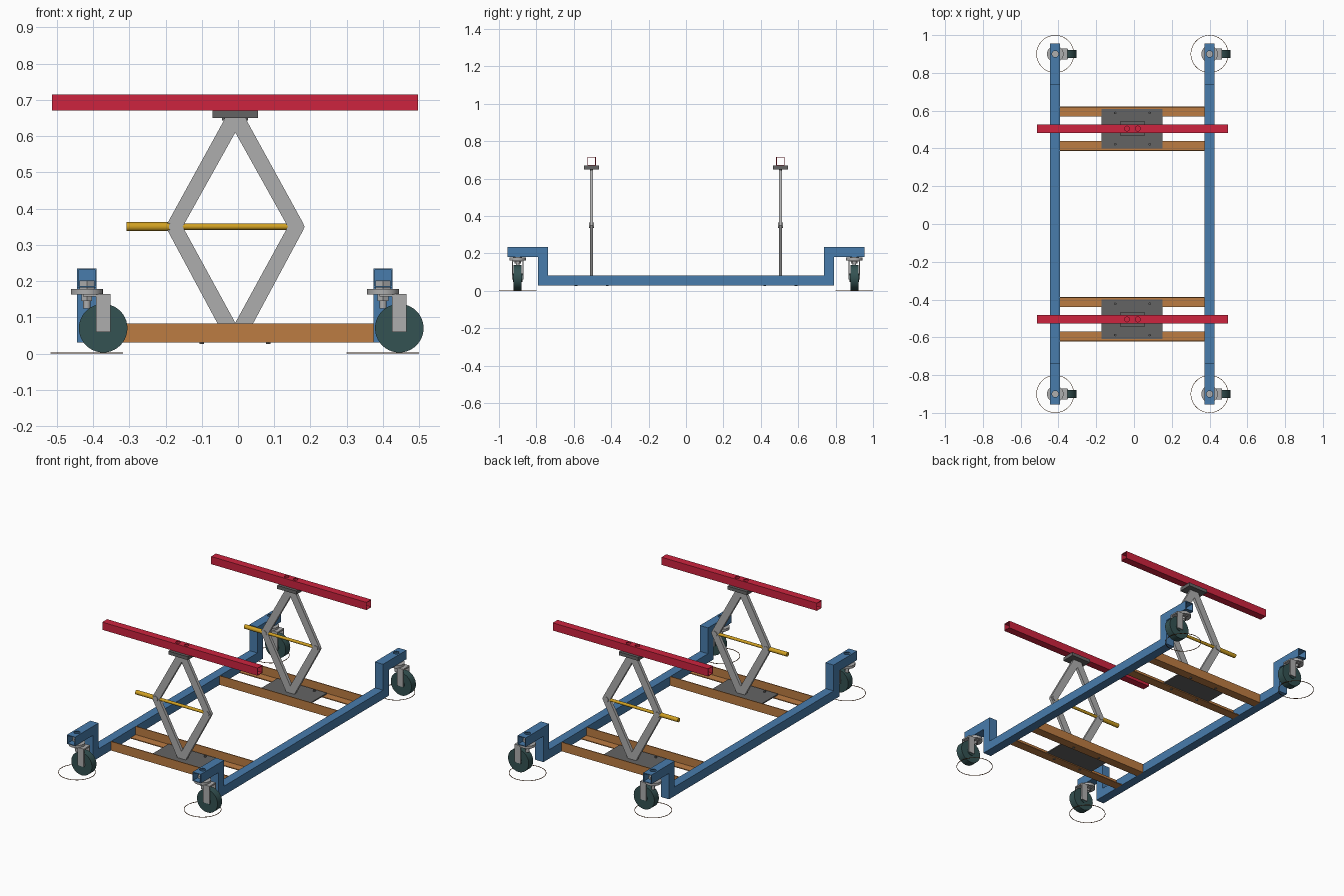
import bpy, bmesh, math
from mathutils import Vector, Matrix

if "Cube" in bpy.data.objects:
    bpy.data.objects.remove(bpy.data.objects["Cube"])


def material(name, srgb):
    lin = [(c / 255 / 12.92) if c <= 10 else ((c / 255 + 0.055) / 1.055) ** 2.4 for c in srgb]
    m = bpy.data.materials.new(name)
    m.diffuse_color = (*lin, 1)
    m.use_nodes = True
    m.node_tree.nodes["Principled BSDF"].inputs["Base Color"].default_value = m.diffuse_color
    return m


RED = material("red paint", (205, 35, 62))
BLUE = material("blue paint", (72, 124, 172))
ORANGE = material("orange paint", (188, 124, 66))
YELLOW = material("yellow zinc", (208, 160, 34))
STEEL = material("light steel", (174, 174, 174))
DARK = material("dark steel", (100, 100, 100))
RUBBER = material("dark green rubber", (52, 82, 82))
BROWN = material("brown line", (112, 66, 32))

CX = -0.0085          # middle of the frame in x
RAIL_X = 0.4085       # rail distance from the middle
JACK_Y = 0.505
TUBE = 0.053


def finish(bm, name, mat, smooth=False):
    bmesh.ops.recalc_face_normals(bm, faces=bm.faces)
    me = bpy.data.meshes.new(name)
    bm.to_mesh(me)
    bm.free()
    me.materials.append(mat)
    ob = bpy.data.objects.new(name, me)
    bpy.context.collection.objects.link(ob)
    if smooth:
        bpy.ops.object.select_all(action='DESELECT')
        ob.select_set(True)
        bpy.context.view_layer.objects.active = ob
        bpy.ops.object.shade_smooth_by_angle(angle=math.radians(35))
    return ob


def box(name, x, y, z, mat):
    bm = bmesh.new()
    bmesh.ops.create_cube(bm, size=1)
    for v in bm.verts:
        for i, (lo, hi) in enumerate((x, y, z)):
            v.co[i] = lo if v.co[i] < 0 else hi
    return finish(bm, name, mat)


def rod(name, a, b, r, mat, r2=None, sides=28):
    """Cylinder or cone from point a to point b."""
    a, b = Vector(a), Vector(b)
    turn = Vector((0, 0, 1)).rotation_difference(b - a).to_matrix().to_4x4()
    bm = bmesh.new()
    bmesh.ops.create_cone(bm, cap_ends=True, segments=sides, radius1=r, radius2=r2 or r,
                          depth=(b - a).length, matrix=Matrix.Translation((a + b) / 2) @ turn)
    return finish(bm, name, mat, True)


def tube(name, path, place, half, wall, mat):
    """Open mitred square tube along a flat path; place(u, v, side) gives the 3D point."""
    pts = [Vector(p) for p in path]
    bm = bmesh.new()
    rings = []
    for i, p in enumerate(pts):
        norms = []
        for a, b in ((i - 1, i), (i, i + 1)):
            if a >= 0 and b < len(pts):
                d = (pts[b] - pts[a]).normalized()
                norms.append(Vector((-d.y, d.x)))
        m = norms[0] if len(norms) == 1 else (norms[0] + norms[1]) / (1 + norms[0].dot(norms[1]))
        ring = []
        for h in (half, half - wall):
            for s, t in ((-1, -1), (1, -1), (1, 1), (-1, 1)):
                q = p + m * h * s
                ring.append(bm.verts.new(place(q.x, q.y, h * t)))
        rings.append(ring)
    for r0, r1 in zip(rings, rings[1:]):
        for k in (0, 4):
            for j in range(4):
                n = (j + 1) % 4
                bm.faces.new((r0[k + j], r0[k + n], r1[k + n], r1[k + j]))
    for r in (rings[0], rings[-1]):
        for j in range(4):
            n = (j + 1) % 4
            bm.faces.new((r[j], r[n], r[4 + n], r[4 + j]))
    return finish(bm, name, mat)


def drill(ob, x, y, z, r):
    """Round hole through a top wall at height z."""
    cutter = rod("hole_cutter", (x, y, z - 0.01), (x, y, z + 0.01), r, DARK, sides=20)
    mod = ob.modifiers.new("hole", 'BOOLEAN')
    mod.operation, mod.solver, mod.object = 'DIFFERENCE', 'EXACT', cutter
    bpy.context.view_layer.objects.active = ob
    bpy.ops.object.modifier_apply(modifier=mod.name)
    bpy.data.objects.remove(cutter)


def prism(name, outline, y, half, mat):
    """Outline in x and z, thickened along y."""
    bm = bmesh.new()
    f = bm.faces.new([bm.verts.new((px, y - half, pz)) for px, pz in outline])
    ext = bmesh.ops.extrude_face_region(bm, geom=[f])
    for v in ext["geom"]:
        if isinstance(v, bmesh.types.BMVert):
            v.co.y += 2 * half
    return finish(bm, name, mat)


def caster(px, py):
    wx, wz = px + 0.045, 0.07
    # swivel head, bolt and kingpin
    rod("caster_swivel", (px, py, 0.163), (px, py, 0.178), 0.044, STEEL)
    rod("caster_collar", (px, py, 0.178), (px, py, 0.202), 0.024, STEEL, sides=6)
    rod("caster_kingpin", (px, py, 0.125), (px, py, 0.163), 0.010, STEEL, sides=16)
    rod("caster_kingpin_nut", (px, py, 0.145), (px, py, 0.163), 0.017, STEEL, sides=6)
    # fork
    box("fork_crown", (px - 0.01, wx + 0.02), (py - 0.03, py + 0.03), (0.157, 0.165), STEEL)
    for s in (-1, 1):
        a, b = sorted((py + s * 0.025, py + s * 0.03))
        box("fork_leg", (wx - 0.02, wx + 0.02), (a, b), (0.06, 0.163), STEEL)
    # wheel with a narrower hub
    rod("wheel", (wx, py - 0.021, wz), (wx, py + 0.021, wz), 0.067, RUBBER, sides=40)
    rod("wheel_hub", (wx, py - 0.025, wz), (wx, py + 0.025, wz), 0.022, RUBBER)
    # swivel clearance circle on the floor
    bm = bmesh.new()
    n, loops = 64, []
    for r, z in ((0.1, 0), (0.0975, 0), (0.0975, 0.0025), (0.1, 0.0025)):
        loops.append([bm.verts.new((px + r * math.cos(2 * math.pi * i / n),
                                    py + r * math.sin(2 * math.pi * i / n), z)) for i in range(n)])
    for k in range(4):
        a, b = loops[k], loops[(k + 1) % 4]
        for i in range(n):
            j = (i + 1) % n
            bm.faces.new((a[i], a[j], b[j], b[i]))
    finish(bm, "clearance_circle", BROWN)


def jack(y):
    # base plate bolted to the angle bars
    box("jack_base", (-0.171, 0.151), (y - 0.105, y + 0.105), (0.035, 0.042), DARK)
    for x in (-0.1, 0.083):
        for s in (-1, 1):
            rod("base_bolt", (x, y + s * 0.083, 0.026), (x, y + s * 0.083, 0.05), 0.007, DARK, sides=6)
    # four arms forming a diamond
    mid = 0.35
    for sx in (-1, 1):
        for end, inner in ((0.651, 0.61), (0.042, 0.085)):
            z1 = mid + (0.012 if end > mid else -0.012)
            pts = [(0.191, mid), (0.186, z1), (0.027, end), (0, end), (0, inner), (0.145, mid)]
            prism("jack_arm", [(CX + 0.001 + sx * u, v) for u, v in pts], y, 0.009, STEEL)
        px = CX + sx * 0.167
        rod("arm_pivot", (px, y - 0.013, mid), (px, y + 0.013, mid), 0.015, STEEL, sides=20)
    # lifting screw
    rod("screw_sleeve", (-0.307, y, mid), (-0.185, y, mid), 0.0125, YELLOW)
    rod("lifting_screw", (-0.19, y, mid), (0.145, y, mid), 0.0085, YELLOW)
    # top pad and support beam
    box("jack_pad", (-0.071, 0.055), (y - 0.04, y + 0.04), (0.65, 0.67), DARK)
    beam = tube("support_beam", [(-0.513, 0.6925), (0.497, 0.6925)],
                lambda u, v, s: (u, y + s, v), 0.0225, 0.003, RED)
    for x in (-0.037, 0.02):
        drill(beam, x, y, 0.715, 0.013)
        rod("pad_bolt", (x, y, 0.643), (x, y, 0.65), 0.008, DARK, sides=6)


# side rails raised at both ends
LOW, HIGH, BEND = 0.0565, 0.2085, 0.7645
for sx in (-1, 1):
    rx = CX + sx * RAIL_X
    rail = tube("side_rail", [(-0.955, HIGH), (-BEND, HIGH), (-BEND, LOW),
                              (BEND, LOW), (BEND, HIGH), (0.955, HIGH)],
                lambda u, v, s: (rx + s, u, v), TUBE / 2, 0.004, BLUE)
    for sy in (-1, 1):
        drill(rail, rx, sy * 0.9, 0.235, 0.017)
        caster(rx, sy * 0.9)

# angle bars in pairs, flanges facing each other, with a jack on each pair
bar_x = (CX - RAIL_X + TUBE / 2, CX + RAIL_X - TUBE / 2)
for sy in (-1, 1):
    y = sy * JACK_Y
    for s in (-1, 1):
        wall = sorted((y + s * 0.113, y + s * 0.118))
        flange = sorted((y + s * 0.065, y + s * 0.113))
        box("angle_bar_wall", bar_x, wall, (0.03, 0.083), ORANGE)
        box("angle_bar_flange", bar_x, flange, (0.03, 0.035), ORANGE)
    jack(y)
